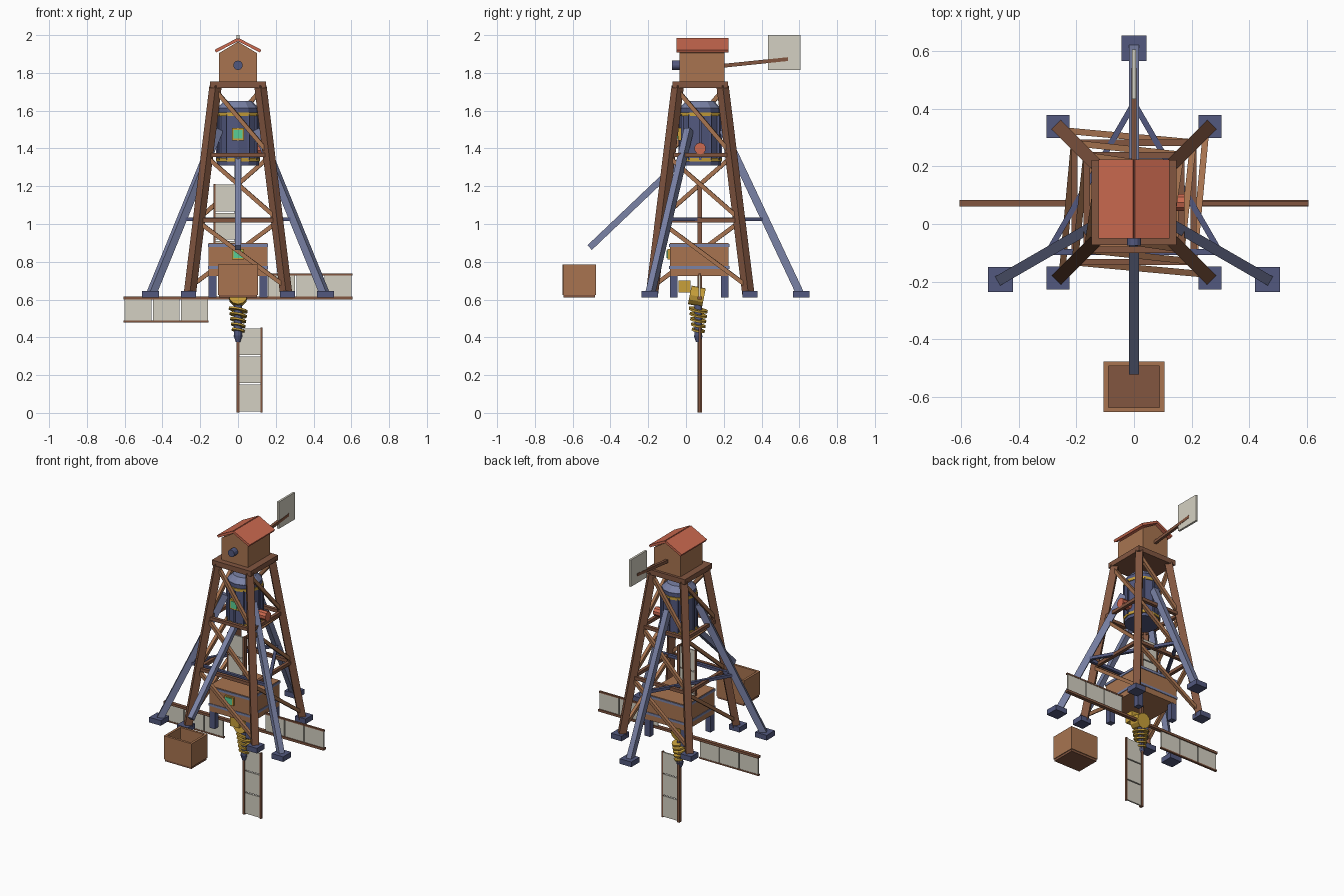
import bpy, bmesh, math
from mathutils import Vector, Matrix

cube = bpy.data.objects.get("Cube")
if cube:
    bpy.data.objects.remove(cube, do_unlink=True)


def material(name, rgb):
    lin = [((c / 255 + 0.055) / 1.055) ** 2.4 for c in rgb] + [1]
    m = bpy.data.materials.new(name)
    m.use_nodes = True
    m.diffuse_color = lin
    m.node_tree.nodes["Principled BSDF"].inputs["Base Color"].default_value = lin
    return m


TIMBER = material("dark timber", (130, 86, 64))
WOOD = material("light wood", (168, 116, 80))
ROOF = material("terracotta", (204, 106, 80))
STEEL = material("pale steel blue", (122, 130, 166))
NAVY = material("slate blue", (82, 88, 126))
SAIL = material("sail cloth", (212, 208, 194))
GOLD = material("brass", (200, 160, 58))
GREEN = material("green glow", (90, 206, 150))

CY = 0.075  # depth of the tower axis


def finish(name, bm, mat):
    mesh = bpy.data.meshes.new(name)
    bm.to_mesh(mesh)
    bm.free()
    mesh.materials.append(mat)
    ob = bpy.data.objects.new(name, mesh)
    bpy.context.collection.objects.link(ob)
    return ob


def box(name, mat, center, size, turn=Matrix()):
    bm = bmesh.new()
    bmesh.ops.create_cube(bm, size=1)
    m = turn @ Matrix.Translation(center) @ Matrix.Diagonal((*size, 1))
    bmesh.ops.transform(bm, matrix=m, verts=bm.verts)
    return finish(name, bm, mat)


def frame(a, b):
    """Matrix at the middle of a-b, z along it, x level."""
    d = (b - a).normalized()
    x = d.cross(Vector((0, 0, 1)))
    x = x.normalized() if x.length > 1e-4 else Vector((1, 0, 0))
    rot = Matrix((x, d.cross(x), d)).transposed().to_4x4()
    return Matrix.Translation((a + b) / 2) @ rot


def beam(name, mat, a, b, w, h=None):
    a, b = Vector(a), Vector(b)
    return box(name, mat, (0, 0, 0), (w, h or w, (b - a).length), frame(a, b))


def rod(name, mat, a, b, r1, r2=None, sides=12):
    a, b = Vector(a), Vector(b)
    bm = bmesh.new()
    bmesh.ops.create_cone(bm, cap_ends=True, segments=sides, radius1=r1,
                          radius2=r1 if r2 is None else r2, depth=(b - a).length)
    bmesh.ops.transform(bm, matrix=frame(a, b), verts=bm.verts)
    return finish(name, bm, mat)


# Tower: four leaning legs, level rails and one diagonal per bay
def corner(i, z):
    half = 0.255 - (z - 0.63) / 1.09 * 0.135
    sx, sy = [(-1, -1), (1, -1), (1, 1), (-1, 1)][i % 4]
    return Vector((sx * half, CY + sy * half, z))


levels = [0.66, 1.02, 1.365, 1.72]
for i in range(4):
    beam("tower_leg", TIMBER, corner(i, 0.63), corner(i, 1.73), 0.046)
    foot = corner(i, 0.6275)
    box("tower_foot", NAVY, foot + (foot - Vector((0, CY, foot.z))) * 0.03, (0.08, 0.08, 0.035))
    for z in levels[1:3]:
        beam("tower_rail", TIMBER, corner(i, z), corner(i + 1, z), 0.022)
    for low, high in zip(levels, levels[1:]):
        beam("tower_diagonal", WOOD, corner(i, high - 0.01), corner(i + 1, low + 0.01), 0.022)

# Cabin with gable roof, axle and tail vane
box("cabin_platform", TIMBER, (0, CY, 1.738), (0.295, 0.295, 0.035))
box("cabin", WOOD, (0, 0.085, 1.83), (0.2, 0.24, 0.15))
bm = bmesh.new()
gable = [bm.verts.new((x, -0.035, z)) for x, z in ((-0.1, 1.905), (0.1, 1.905), (0, 1.965))]
prism = bmesh.ops.extrude_face_region(bm, geom=[bm.faces.new(gable)])["geom"]
bmesh.ops.translate(bm, vec=(0, 0.24, 0), verts=[v for v in prism if isinstance(v, bmesh.types.BMVert)])
bmesh.ops.recalc_face_normals(bm, faces=bm.faces)
finish("cabin_gable", bm, WOOD)
for s in (-1, 1):
    beam("roof_slope", ROOF, (0, 0.087, 1.977), (s * 0.12, 0.087, 1.915), 0.275, 0.016)
rod("axle_stub", NAVY, (0, -0.075, 1.84), (0, -0.03, 1.84), 0.025)
beam("tail_boom", TIMBER, (0, 0.2, 1.838), (0, 0.54, 1.873), 0.018, 0.02)
box("tail_vane", SAIL, (0, 0.52, 1.908), (0.014, 0.172, 0.184))

# Suspended tank
rod("tank_body", NAVY, (0, CY, 1.31), (0, CY, 1.615), 0.11)
rod("tank_lid", STEEL, (0, CY, 1.615), (0, CY, 1.65), 0.108, 0.075)
for z in (1.34, 1.58):
    rod("tank_band", GOLD, (0, CY, z - 0.009), (0, CY, z + 0.009), 0.116)
for i in range(12):
    a = math.tau * i / 12
    box("tank_rib", NAVY, (math.cos(a) * 0.11, CY + math.sin(a) * 0.11, 1.46), (0.012, 0.012, 0.24))
box("tank_window_frame", GOLD, (0, -0.035, 1.475), (0.066, 0.016, 0.066))
box("tank_window", GREEN, (0, -0.043, 1.475), (0.046, 0.008, 0.046))
rod("tank_valve", ROOF, (0.09, CY, 1.4), (0.175, CY, 1.4), 0.031, sides=10)

# Tripod under the tank, with a ring of struts
def spoke(i, r, z):
    a = math.radians(90 + 120 * i)
    return Vector((math.cos(a) * r, CY + math.sin(a) * r, z))


for i in range(3):
    beam("tripod_leg", STEEL, spoke(i, 0.12, 1.5), spoke(i, 0.53, 0.63), 0.036, 0.042)
    box("tripod_foot", NAVY, spoke(i, 0.535, 0.6275), (0.088, 0.088, 0.035))
    beam("tripod_strut", NAVY, spoke(i, 0.344, 1.025), spoke(i + 1, 0.344, 1.025), 0.02)

# Front chute and open crate
beam("chute", STEEL, (0, -0.51, 0.875), (0, 0.0, 1.36), 0.034)
box("crate_floor", TIMBER, (0, -0.565, 0.622), (0.2, 0.165, 0.024))
for s in (-1, 1):
    box("crate_side", WOOD, (s * 0.097, -0.565, 0.705), (0.016, 0.175, 0.16))
    box("crate_end", WOOD, (0, -0.565 + s * 0.0795, 0.705), (0.178, 0.016, 0.16))

# Machine chest on four posts
box("chest", WOOD, (0, 0.07, 0.812), (0.312, 0.312, 0.175))
for z in (0.77, 0.887):
    box("chest_band", STEEL, (0, 0.07, z), (0.32, 0.32, 0.016))
for sx in (-1, 1):
    for sy in (-1, 1):
        box("chest_post", NAVY, (sx * 0.135, 0.07 + sy * 0.135, 0.668), (0.04, 0.04, 0.116))
box("chest_lamp_frame", GOLD, (0, -0.09, 0.84), (0.066, 0.016, 0.056))
box("chest_lamp", GREEN, (0, -0.098, 0.84), (0.05, 0.01, 0.042))

# Gear housing and auger
box("gear_block", GOLD, (0, -0.008, 0.67), (0.07, 0.062, 0.064))
rod("gear_housing", GOLD, (0, 0.02, 0.625), (0, 0.095, 0.61), 0.05)
rod("auger_shaft", NAVY, (0, 0.065, 0.41), (0, 0.065, 0.6), 0.02)
rod("auger_tip", NAVY, (0, 0.065, 0.375), (0, 0.065, 0.41), 0.012, 0.024)
for i in range(5):
    z = 0.545 - i * 0.027
    r = 0.052 - i * 0.004
    rod("auger_flight", GOLD, (0, 0.064, z - 0.005), (0.002, 0.066, z + 0.005), r)

# Four sails turning in the tower's centre plane
for i in range(4):
    turn = Matrix.Translation((0, CY - 0.003, 0.608)) @ Matrix.Rotation(-math.pi / 2 * i, 4, "Y")
    box("sail_arm", TIMBER, (0.303, 0, 0), (0.606, 0.024, 0.016), turn)
    box("sail_rail", TIMBER, (0.38, 0, 0.124), (0.45, 0.014, 0.01), turn)
    for k in range(3):
        box("sail_panel", SAIL, (0.231 + k * 0.149, 0, 0.064), (0.142, 0.01, 0.114), turn)
